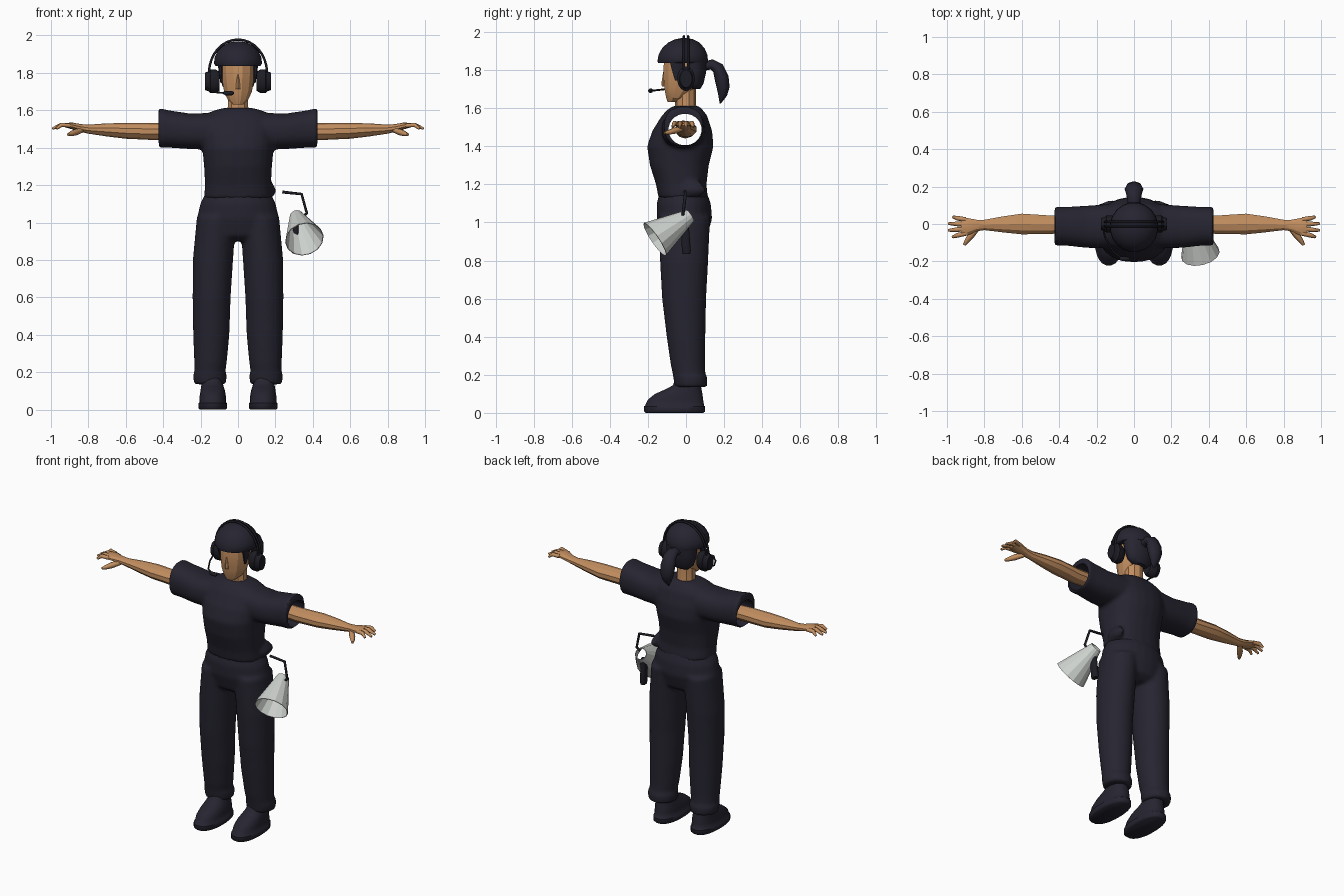
import bpy, bmesh
from math import cos, sin, pi, copysign
from mathutils import Vector

cube = bpy.data.objects.get("Cube")
if cube:
    bpy.data.objects.remove(cube)


def material(name, rgb):
    m = bpy.data.materials.new(name)
    m.use_nodes = True
    m.diffuse_color = (*rgb, 1)
    m.node_tree.nodes["Principled BSDF"].inputs["Base Color"].default_value = (*rgb, 1)
    return m


NAVY = material("navy cloth", (0.019, 0.018, 0.03))
BLACK = material("black plastic", (0.012, 0.012, 0.018))
SKIN = material("skin", (0.54, 0.27, 0.115))
GREY = material("light grey", (0.62, 0.65, 0.62))


def activate(obj):
    bpy.ops.object.select_all(action="DESELECT")
    obj.select_set(True)
    bpy.context.view_layer.objects.active = obj


def finish(name, bm, mat, angle=None):
    bmesh.ops.recalc_face_normals(bm, faces=bm.faces[:])
    mesh = bpy.data.meshes.new(name)
    bm.to_mesh(mesh)
    bm.free()
    obj = bpy.data.objects.new(name, mesh)
    bpy.context.collection.objects.link(obj)
    mesh.materials.append(mat)
    if angle:
        activate(obj)
        bpy.ops.object.shade_smooth_by_angle(angle=angle)
    return obj


def loft(bm, axis, rings, n=24, side=1, power=1.0):
    """Rings are (position along axis, centre 1, centre 2, radius 1, radius 2)."""
    loops = []
    for t, c1, c2, r1, r2 in rings:
        loop = []
        for i in range(n):
            a = 2 * pi * (i + 0.5) / n
            u = c1 + r1 * copysign(abs(cos(a)) ** power, cos(a))
            v = c2 + r2 * copysign(abs(sin(a)) ** power, sin(a))
            x, y, z = (u, v, t) if axis == "z" else (t, u, v)
            loop.append(bm.verts.new((side * x, y, z)))
        loops.append(loop)
    for a, b in zip(loops, loops[1:]):
        for i in range(n):
            bm.faces.new((a[i], a[(i + 1) % n], b[(i + 1) % n], b[i]))
    bm.faces.new(loops[0])
    bm.faces.new(loops[-1])


def part(name, mat, axis, rings, n=24, side=1, power=1.0, angle=0.9):
    bm = bmesh.new()
    loft(bm, axis, rings, n, side, power)
    return finish(name, bm, mat, angle)


def tube(name, mat, points, radius, side=1, res=2):
    """Points are (x, y, z) or (x, y, z, radius factor)."""
    curve = bpy.data.curves.new(name, "CURVE")
    curve.dimensions = "3D"
    curve.bevel_depth = radius
    curve.bevel_resolution = res
    curve.use_fill_caps = True
    spline = curve.splines.new("POLY")
    spline.points.add(len(points) - 1)
    for p, q in zip(spline.points, points):
        p.co = (side * q[0], q[1], q[2], 1)
        p.radius = q[3] if len(q) > 3 else 1
    obj = bpy.data.objects.new(name, curve)
    bpy.context.collection.objects.link(obj)
    curve.materials.append(mat)
    activate(obj)
    bpy.ops.object.convert(target="MESH")
    return obj


def blend(obj, cutter=None):
    """Fuse overlapping lofts into one soft cloth surface."""
    activate(obj)
    remesh = obj.modifiers.new("fuse", "REMESH")
    remesh.mode = "VOXEL"
    remesh.voxel_size = 0.011
    soft = obj.modifiers.new("soften", "SMOOTH")
    soft.iterations = 5
    if cutter:
        cut = obj.modifiers.new("opening", "BOOLEAN")
        cut.operation = "DIFFERENCE"
        cut.object = cutter
    for m in list(obj.modifiers):
        bpy.ops.object.modifier_apply(modifier=m.name)
    if cutter:
        bpy.data.objects.remove(cutter)
    bpy.ops.object.shade_smooth_by_angle(angle=0.8)


# Shirt: body, two sleeves, and an opening from sleeve to sleeve
bm = bmesh.new()
loft(bm, "z", [(1.13, 0, -.015, .182, .13), (1.2, 0, -.025, .177, .133),
               (1.3, 0, -.035, .182, .155), (1.4, 0, -.03, .192, .175),
               (1.48, 0, -.02, .2, .158), (1.56, 0, -.008, .19, .12),
               (1.595, 0, -.005, .14, .09), (1.612, 0, 0, .08, .065)], power=.85)
for s in (1, -1):
    loft(bm, "x", [(.08, -.01, 1.49, .12, .1), (.25, -.015, 1.487, .113, .095),
                   (.37, -.012, 1.5, .103, .1), (.425, -.012, 1.506, .104, .107)],
         side=s, power=.85)
loft(bm, "z", [(1.14, .17, .03, .02, .05), (1.17, .175, .04, .03, .07), (1.22, .165, .03, .015, .04)])
shirt = finish("shirt", bm, NAVY)
hole = part("sleeve_opening", NAVY, "x", [(-.6, -.005, 1.488, .087, .083), (.6, -.005, 1.488, .087, .083)])
hole.hide_render = True
blend(shirt, hole)

# Trousers: hips and two legs with cuffs
bm = bmesh.new()
loft(bm, "z", [(1.17, 0, -.015, .168, .12), (1.1, 0, -.012, .203, .143),
               (1.02, 0, -.008, .22, .146), (.93, 0, -.008, .215, .12), (.9, 0, -.008, .18, .08)])
for s in (1, -1):
    loft(bm, "z", [(1.03, .115, -.008, .105, .135), (.8, .134, -.01, .108, .127),
                   (.6, .141, -.01, .102, .116), (.4, .143, 0, .097, .102),
                   (.25, .147, .01, .087, .09), (.205, .15, .016, .083, .086),
                   (.185, .15, .023, .091, .09), (.135, .15, .026, .085, .086)], side=s)
blend(finish("trousers", bm, NAVY))

for s, label in ((1, "left"), (-1, "right")):
    # Shoes with a raised sole
    part(label + "_shoe", NAVY, "z",
         [(0, .135, -.06, .07, .153), (.008, .135, -.06, .077, .162), (.034, .135, -.06, .077, .162),
          (.038, .135, -.06, .072, .156), (.07, .135, -.055, .071, .146), (.1, .135, -.038, .066, .125),
          (.125, .137, -.012, .06, .094), (.145, .138, .005, .056, .074), (.19, .14, .012, .053, .066)],
         side=s, power=.85)

    # Bare arms, faceted
    part(label + "_arm", SKIN, "x",
         [(.36, 0, 1.487, .05, .043), (.45, -.004, 1.486, .052, .045), (.6, 0, 1.49, .058, .042),
          (.7, -.002, 1.495, .045, .035), (.8, -.005, 1.499, .029, .024), (.84, -.008, 1.505, .032, .021),
          (.89, -.015, 1.517, .049, .018), (.925, -.014, 1.52, .046, .011)], n=10, side=s, angle=.4)
    for i, reach in enumerate((.968, .992, .993, .97)):
        base, tip = .024 - .025 * i, .038 - .036 * i
        tube(f"{label}_finger_{i + 1}", SKIN,
             [(.9, base, 1.518, 1), (.945, (base + tip) / 2, 1.522, 1.05), (reach, tip, 1.502, .6)],
             .012, s, res=1)
    tube(label + "_thumb", SKIN, [(.835, -.018, 1.495, 1), (.87, -.06, 1.482, 1.2),
                                  (.892, -.088, 1.474, .9), (.908, -.112, 1.47, .5)], .015, s, res=1)

    # Ear cups and sideburns
    part(label + "_ear_cup", BLACK, "x",
         [(.1, 0, 1.755, .036, .052), (.118, 0, 1.755, .045, .063), (.148, 0, 1.755, .046, .064),
          (.155, 0, 1.755, .038, .055), (.177, 0, 1.755, .032, .047)], n=20, side=s, angle=.5)
    part(label + "_sideburn", NAVY, "z",
         [(1.745, .088, -.05, .006, .008), (1.79, .092, -.048, .011, .025), (1.85, .095, -.045, .014, .045)],
         n=8, side=s)

# Head and neck, faceted
part("head", SKIN, "z",
     [(1.632, 0, -.073, .03, .024), (1.655, 0, -.052, .056, .054), (1.7, 0, -.033, .077, .083),
      (1.76, 0, -.022, .087, .099), (1.82, 0, -.018, .092, .104), (1.88, 0, -.015, .085, .095)],
     n=12, angle=.4)
part("neck", SKIN, "z", [(1.57, 0, .002, .068, .06), (1.62, 0, -.002, .057, .055),
                         (1.72, 0, -.002, .057, .055)], n=10, angle=.4)
part("nose", SKIN, "z", [(1.715, 0, -.11, .014, .016), (1.725, 0, -.112, .013, .018),
                         (1.79, 0, -.11, .006, .01)], n=6, angle=.4)

# Cap, hair and ponytail
part("cap", NAVY, "z",
     [(1.838, 0, -.017, .122, .132), (1.85, 0, -.017, .13, .134), (1.88, 0, -.016, .127, .13),
      (1.915, 0, -.014, .112, .113), (1.945, 0, -.012, .082, .083), (1.963, 0, -.01, .045, .045),
      (1.968, 0, -.01, .015, .015)], n=20, angle=1.0)
part("back_hair", NAVY, "z",
     [(1.7, 0, .05, .055, .025), (1.73, 0, .048, .085, .045), (1.79, 0, .045, .1, .062),
      (1.85, 0, .04, .105, .07)], n=16)
tail = tube("ponytail", NAVY,
            [(0, .09, 1.82, .7), (0, .135, 1.83, .8), (0, .168, 1.81, .95), (0, .187, 1.76, 1.1),
             (0, .195, 1.71, 1), (0, .192, 1.67, .7), (0, .18, 1.625, .1)], .034)
for v in tail.data.vertices:
    v.co.x *= 1.35

# Headset band and microphone
for i, y in enumerate((-.011, .011)):
    tube(f"headband_{i + 1}", BLACK,
         [(.155 * cos(a * pi / 16), y, 1.8 + .178 * sin(a * pi / 16)) for a in range(17)], .0065)
tube("microphone_boom", BLACK, [(-.165, -.02, 1.72), (-.155, -.07, 1.705), (-.11, -.15, 1.695),
                                (-.06, -.185, 1.692)], .005)
part("microphone", BLACK, "x", [(-.078, -.183, 1.692, .006, .006), (-.068, -.185, 1.692, .012, .012),
                                (-.032, -.187, 1.692, .012, .012), (-.022, -.187, 1.692, .005, .005)], n=10)

# Megaphone: open horn, grip and hanging strap
throat, bell = Vector((.312, .022, 1.036)), Vector((.355, -.163, .911))
axis = bell - throat
bm = bmesh.new()
bmesh.ops.create_cone(bm, segments=14, radius1=.036, radius2=.105, depth=axis.length)
bm.faces.ensure_lookup_table()
bmesh.ops.delete(bm, geom=[f for f in bm.faces if len(f.verts) > 4], context="FACES_ONLY")
horn = finish("megaphone_horn", bm, GREY)
horn.location = (throat + bell) / 2
horn.rotation_euler = axis.to_track_quat("Z", "Y").to_euler()
wall = horn.modifiers.new("wall", "SOLIDIFY")
wall.thickness = .004
part("megaphone_grip", BLACK, "z", [(.835, .305, .002, .015, .02), (.85, .305, .002, .018, .024),
                                    (.95, .308, -.004, .016, .022), (1.0, .31, -.002, .012, .016)],
     n=12, power=.7)
tube("megaphone_strap", BLACK, [(.237, -.005, 1.163), (.34, -.003, 1.152), (.368, -.015, 1.05),
                                (.345, -.02, 1.03)], .008)
